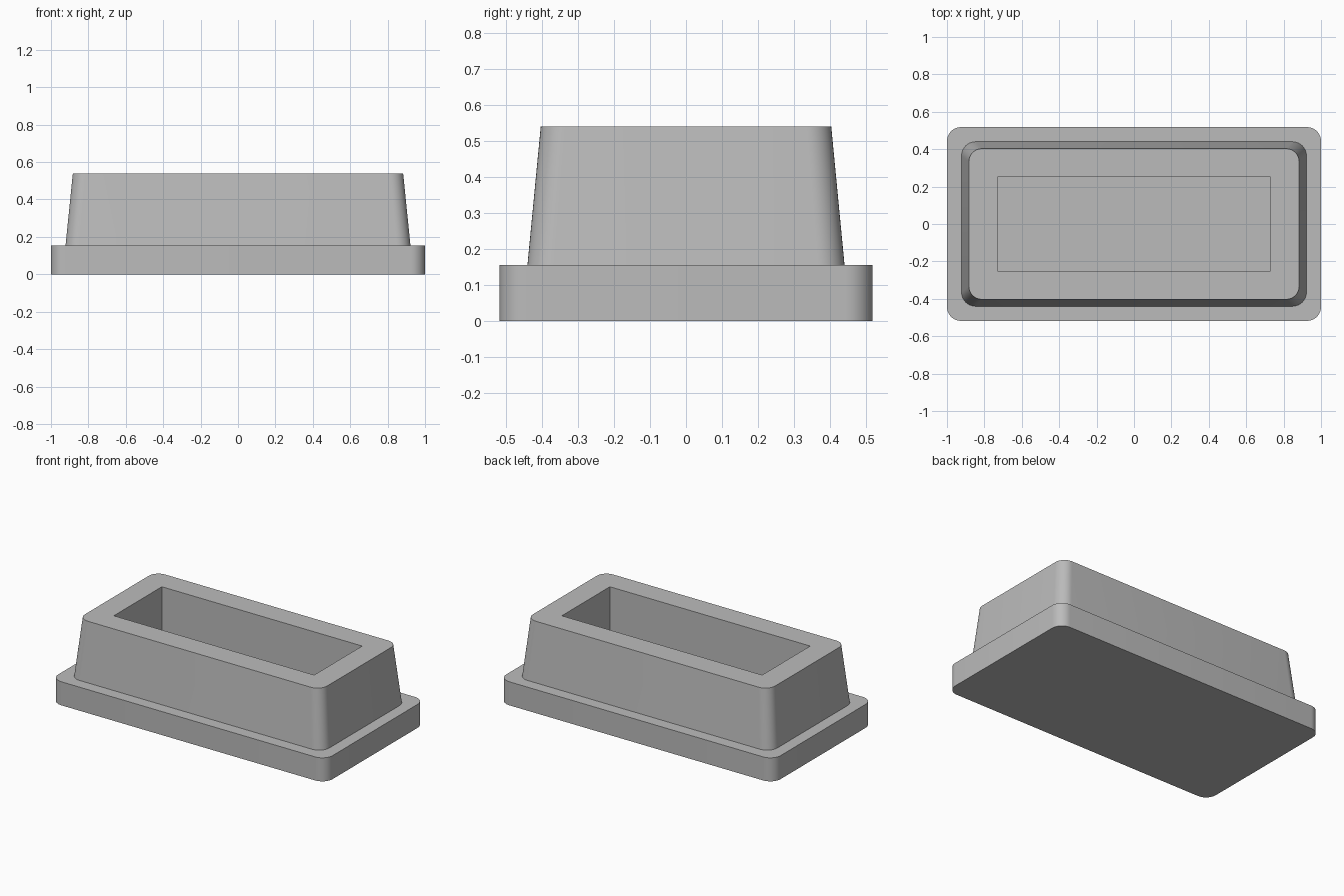
import bpy, bmesh, math

old = bpy.data.objects.get("Cube")
if old:
    bpy.data.objects.remove(old, do_unlink=True)

grey = bpy.data.materials.new("plain_grey")
grey.use_nodes = True
colour = (0.50, 0.50, 0.50, 1)
grey.diffuse_color = colour
grey.node_tree.nodes["Principled BSDF"].inputs["Base Color"].default_value = colour

SEGMENTS = 10


def ring(bm, half_x, half_y, radius, z):
    """Rounded rectangle of vertices; zero radius gives square corners."""
    verts = []
    for i, (sx, sy) in enumerate(((1, 1), (-1, 1), (-1, -1), (1, -1))):
        for k in range(SEGMENTS + 1):
            a = math.pi / 2 * (i + k / SEGMENTS)
            x = sx * (half_x - radius) + radius * math.cos(a)
            y = sy * (half_y - radius) + radius * math.sin(a)
            verts.append(bm.verts.new((x, y, z)))
    return verts


def stacked_rings(name, levels):
    """Skin consecutive rings and cap both ends."""
    bm = bmesh.new()
    rings = [ring(bm, *level) for level in levels]
    for low, high in zip(rings, rings[1:]):
        for i in range(len(low)):
            j = (i + 1) % len(low)
            bm.faces.new((low[i], low[j], high[j], high[i]))
    bm.faces.new(rings[0][::-1])
    bm.faces.new(rings[-1])
    bmesh.ops.remove_doubles(bm, verts=bm.verts, dist=0.0001)
    bmesh.ops.recalc_face_normals(bm, faces=bm.faces)
    mesh = bpy.data.meshes.new(name)
    bm.to_mesh(mesh)
    bm.free()
    mesh.materials.append(grey)
    obj = bpy.data.objects.new(name, mesh)
    bpy.context.collection.objects.link(obj)
    bpy.context.view_layer.objects.active = obj
    obj.select_set(True)
    bpy.ops.object.shade_smooth_by_angle(angle=math.radians(30))
    obj.select_set(False)
    return obj


# Flanged base, tapered body and rectangular pocket as one solid
stacked_rings("flanged_tray", [
    (1.0, 0.518, 0.075, 0.0),       # flange underside
    (1.0, 0.518, 0.075, 0.155),     # flange top
    (0.922, 0.44, 0.075, 0.155),    # foot of body
    (0.883, 0.403, 0.07, 0.54),     # rim of body
    (0.73, 0.25, 0.0, 0.54),        # pocket mouth
    (0.73, 0.25, 0.0, 0.155),       # pocket floor
])
